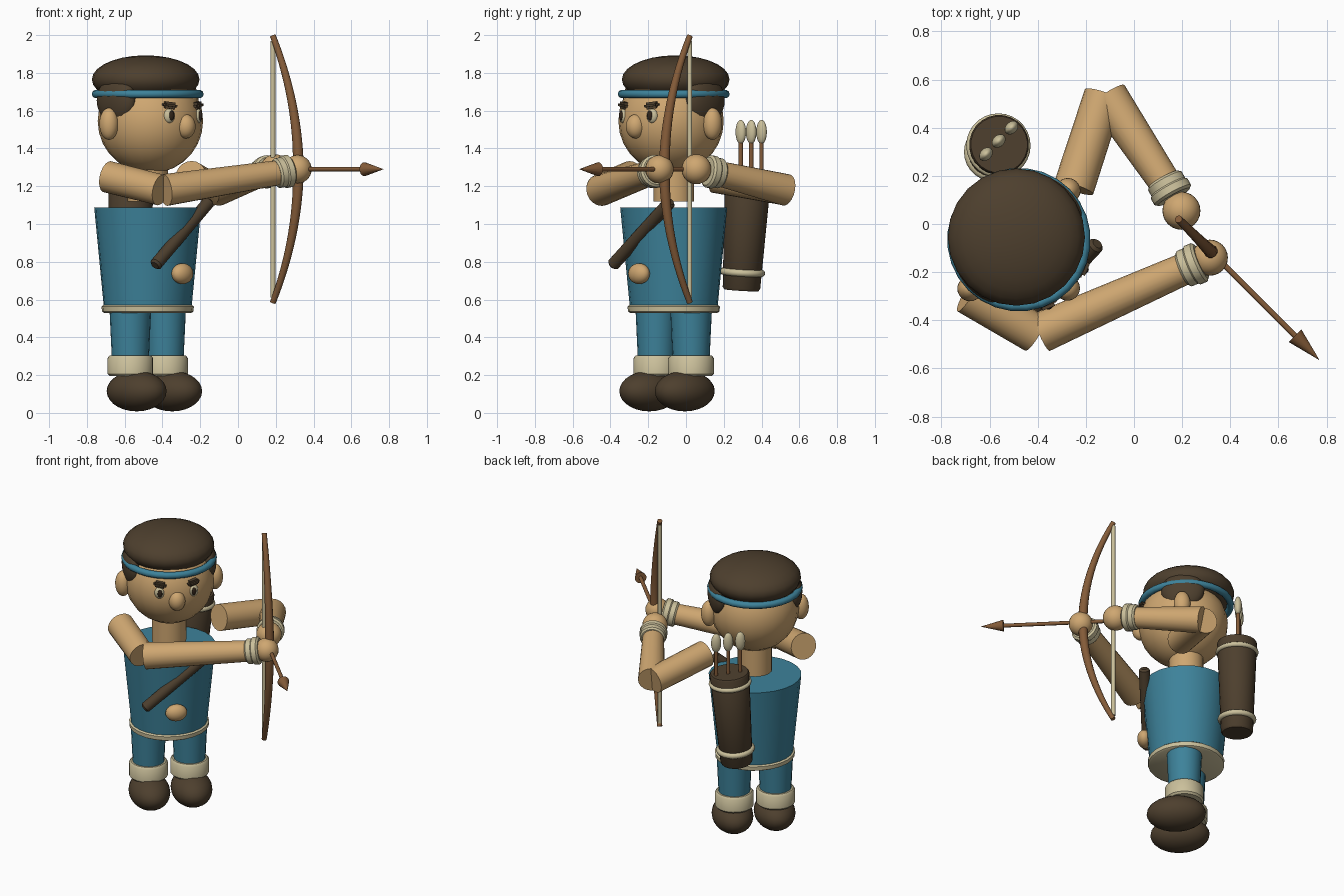
import bpy, bmesh, math
from mathutils import Vector, Matrix

if "Cube" in bpy.data.objects:
    bpy.data.objects.remove(bpy.data.objects["Cube"])

S = math.sqrt(0.5)
CX, CY = -0.478, -0.065          # body axis
TURN = -math.pi / 4              # body faces halfway between +x and -y


def mat(name, c):
    m = bpy.data.materials.new(name)
    m.diffuse_color = (*c, 1)
    m.use_nodes = True
    m.node_tree.nodes["Principled BSDF"].inputs["Base Color"].default_value = m.diffuse_color
    return m


SKIN = mat("skin", (0.62, 0.385, 0.165))
BLUE = mat("blue cloth", (0.047, 0.225, 0.325))
DARK = mat("dark brown", (0.075, 0.05, 0.027))
CREAM = mat("cream", (0.60, 0.53, 0.33))
WOOD = mat("wood", (0.23, 0.105, 0.04))
BLACK = mat("pupil dark", (0.03, 0.018, 0.01))


def at(f, l, z):
    """Body coordinates (forward, left, up) to world."""
    return Vector((CX + S * (f + l), CY + S * (l - f), z))


def finish(bm, name, m, matrix=None):
    if matrix is not None:
        bm.transform(matrix)
    bmesh.ops.recalc_face_normals(bm, faces=bm.faces[:])
    me = bpy.data.meshes.new(name)
    bm.to_mesh(me)
    bm.free()
    ob = bpy.data.objects.new(name, me)
    bpy.context.collection.objects.link(ob)
    me.materials.append(m)
    bpy.ops.object.select_all(action='DESELECT')
    bpy.context.view_layer.objects.active = ob
    ob.select_set(True)
    bpy.ops.object.shade_smooth_by_angle(angle=math.radians(40))
    return ob


def ball(name, pos, size, m, turn=TURN):
    bm = bmesh.new()
    bmesh.ops.create_uvsphere(bm, u_segments=24, v_segments=14, radius=1)
    return finish(bm, name, m, Matrix.Translation(pos) @ Matrix.Rotation(turn, 4, 'Z')
                  @ Matrix.Diagonal((*size, 1)))


def lathe(name, profile, m, matrix, closed=False, n=24):
    """Spin (radius, height) points about the local z axis."""
    bm = bmesh.new()
    rings = [[bm.verts.new((r * math.cos(i * math.tau / n), r * math.sin(i * math.tau / n), z))
              for i in range(n)] for r, z in profile]
    pairs = list(zip(rings, rings[1:]))
    if closed:
        pairs.append((rings[-1], rings[0]))
    for a, b in pairs:
        for i in range(n):
            j = (i + 1) % n
            bm.faces.new((a[i], a[j], b[j], b[i]))
    if not closed:
        bm.faces.new(rings[0])
        bm.faces.new(rings[-1])
    return finish(bm, name, m, matrix)


def along(a, b):
    d = Vector(b) - Vector(a)
    return Matrix.Translation(a) @ d.to_track_quat('Z', 'Y').to_matrix().to_4x4(), d.length


def rod(name, a, b, r0, r1, m, n=20):
    mx, length = along(a, b)
    return lathe(name, [(r0, 0), (r1, length)], m, mx, n=n)


def ring(name, matrix, major, minor, m, tall=1.0):
    prof = [(major + minor * math.cos(k * math.tau / 10), tall * minor * math.sin(k * math.tau / 10))
            for k in range(10)]
    return lathe(name, prof, m, matrix, closed=True, n=28)


BASE = Matrix.Translation((CX, CY, 0)) @ Matrix.Rotation(TURN, 4, 'Z')

# Torso, hem and neck
WIDE = Matrix.Diagonal((0.975, 1.02, 1, 1))
lathe("tunic", [(0.232, 0.55), (0.284, 1.088)], BLUE, BASE @ WIDE)
lathe("tunic_hem", [(0.232, 0.53), (0.243, 0.537), (0.245, 0.563), (0.236, 0.57)], CREAM, BASE @ WIDE)
rod("neck", at(0, 0, 1.12), at(0, 0, 1.34), 0.107, 0.107, SKIN)
ball("buckle", at(0.26, 0, 0.737), (0.045, 0.068, 0.055), SKIN)

# Strap running diagonally through the chest
mx, n = along((-0.44, -0.39, 0.78), (-0.152, -0.082, 1.12))
lathe("chest_strap", [(0.022, 0), (0.034, 0.012), (0.034, n - 0.012), (0.022, n)], DARK, mx, n=16)

# Head, cap and headband
ball("head", at(0.02, 0, 1.545), (0.28, 0.278, 0.277), SKIN)
ball("cap", at(-0.015, 0, 1.765), (0.285, 0.285, 0.128), DARK)
ring("headband", BASE @ Matrix.Translation((0, 0, 1.688)), 0.276, 0.022, BLUE)
ball("nose", at(0.285, 0, 1.517), (0.052, 0.052, 0.064), SKIN)

# Paired features and legs
for s, side in ((1, "left"), (-1, "right")):
    ball(side + "_ear", at(0, s * 0.29, 1.53), (0.052, 0.05, 0.085), SKIN)
    ball(side + "_side_hair", at(0, s * 0.235, 1.655), (0.135, 0.06, 0.125), DARK)
    tilt = TURN + s * 0.4
    ball(side + "_eye", at(0.268, s * 0.108, 1.572), (0.022, 0.031, 0.038), CREAM, tilt)
    ball(side + "_pupil", at(0.287, s * 0.108, 1.574), (0.010, 0.015, 0.026), BLACK, tilt)
    bm = bmesh.new()
    bmesh.ops.create_cube(bm, size=1)
    bm.transform(Matrix.Diagonal((0.055, 0.08, 0.036, 1)))
    bmesh.ops.bevel(bm, geom=bm.edges[:], offset=0.012, segments=2, affect='EDGES')
    finish(bm, side + "_eyebrow", DARK, Matrix.Translation(at(0.264, s * 0.103, 1.628))
           @ Matrix.Rotation(tilt, 4, 'Z') @ Matrix.Rotation(s * 0.12, 4, 'X'))
    rod(side + "_leg", at(0, s * 0.13, 0.22), at(0, s * 0.13, 0.54), 0.095, 0.11, BLUE)
    lathe(side + "_boot_cuff", [(0.11, 0.195), (0.121, 0.207), (0.121, 0.29), (0.11, 0.303)],
          CREAM, BASE @ Matrix.Translation((0, s * 0.13, 0)))
    ball(side + "_boot", at(0.05, s * 0.133, 0.115), (0.185, 0.128, 0.107), DARK)

# Arms: shoulder, elbow, forearm start, wrist, hand
ARMS = {
    "right": ((-0.69, -0.29, 1.25), (-0.41, -0.455, 1.18), (-0.385, -0.45, 1.18),
              (0.25, -0.168, 1.277), (0.315, -0.14, 1.29), 0.075),
    "left": ((-0.25, 0.15, 1.25), (-0.125, 0.535, 1.18), (-0.11, 0.53, 1.18),
             (0.15, 0.14, 1.275), (0.197, 0.055, 1.29), 0.079),
}
for side, (sh, el, fs, wr, ha, r) in ARMS.items():
    rod(side + "_upper_arm", sh, el, 0.085, 0.083, SKIN)
    rod(side + "_forearm", fs, wr, 0.085, 0.065, SKIN)
    mx, _ = along(wr, ha)
    lathe(side + "_wristband", [(0.07, -0.055), (0.08, -0.045), (0.08, -0.015), (0.087, -0.008),
                                (0.087, 0.022), (0.075, 0.032)], CREAM, mx)
    ball(side + "_hand", Vector(ha), (r, r, r), SKIN)

# Bow: limbs bend forward in the vertical plane of the aim
STRING = Vector((0.185, 0.02, 1.29))
AIM = Vector((S, -S, 0))
SIDE = Vector((S, S, 0))
bm = bmesh.new()
rings, N = [], 28
for i in range(N + 1):
    t = 2 * i / N - 1
    p = STRING + AIM * (0.19 * (1 - t * t)) + Vector((0, 0, 0.705 * t))
    tan = (AIM * (-0.38 * t) + Vector((0, 0, 0.705))).normalized()
    nrm = SIDE.cross(tan)
    r = 0.030 - 0.014 * abs(t)
    rings.append([bm.verts.new(p + r * (SIDE * math.cos(a) + nrm * math.sin(a)))
                  for a in (k * math.tau / 12 for k in range(12))])
for a, b in zip(rings, rings[1:]):
    for i in range(12):
        j = (i + 1) % 12
        bm.faces.new((a[i], a[j], b[j], b[i]))
bm.faces.new(rings[0])
bm.faces.new(rings[-1])
finish(bm, "bow", WOOD)
rod("bow_string", STRING + Vector((0, 0, -0.68)), STRING + Vector((0, 0, 0.68)), 0.013, 0.013, CREAM, 12)

# Nocked arrow
rod("arrow_shaft", STRING, STRING + AIM * 0.70, 0.012, 0.012, WOOD, 12)
rod("arrow_head", STRING + AIM * 0.685, STRING + AIM * 0.825, 0.037, 0.001, WOOD, 16)

# Quiver on the back, slightly tilted, with rings and spare arrows
mx, n = along((-0.59, 0.293, 0.65), (-0.56, 0.33, 1.275))
lathe("quiver", [(0.092, 0), (0.1, 0.012), (0.124, n - 0.01), (0.118, n)], DARK, mx)
ring("quiver_lower_ring", mx @ Matrix.Translation((0, 0, 0.095)), 0.102, 0.019, CREAM)
ring("quiver_upper_ring", mx @ Matrix.Translation((0, 0, n - 0.07)), 0.118, 0.016, CREAM)
for i in range(3):
    x, y = -0.615 + 0.053 * i, 0.29 + 0.055 * i
    rod("spare_shaft", (x, y, 1.2), (x, y, 1.5), 0.012, 0.012, WOOD, 10)
    ball("spare_fletching", Vector((x, y, 1.487)), (0.032, 0.024, 0.064), CREAM, -TURN)
